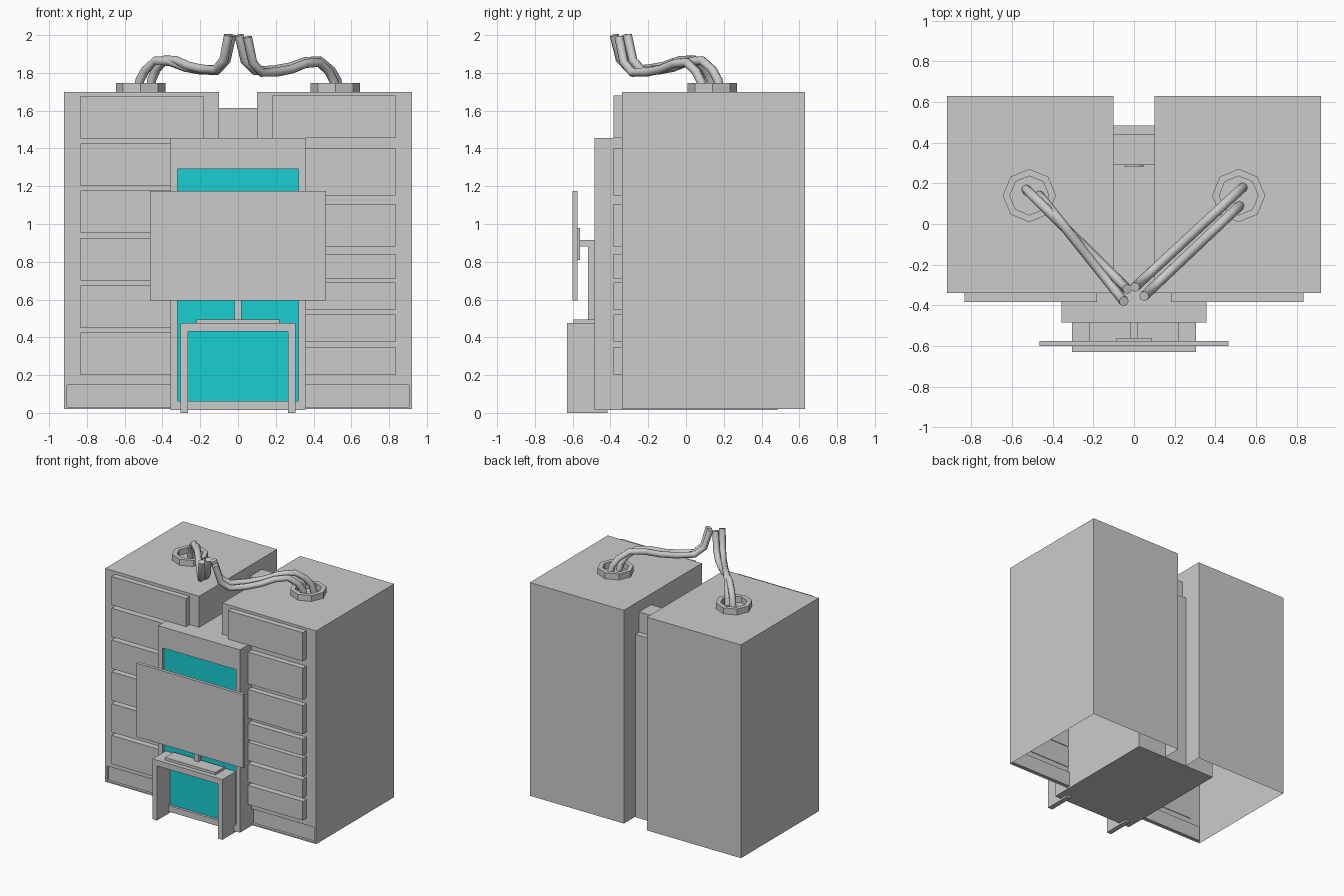
import bpy, bmesh, math
from mathutils import Vector

if "Cube" in bpy.data.objects:
    bpy.data.objects.remove(bpy.data.objects["Cube"])


def finish(name, bm):
    me = bpy.data.meshes.new(name)
    bmesh.ops.recalc_face_normals(bm, faces=bm.faces)
    bm.to_mesh(me)
    bm.free()
    ob = bpy.data.objects.new(name, me)
    bpy.context.collection.objects.link(ob)
    return ob


def box_bm(x0, x1, y0, y1, z0, z1):
    bm = bmesh.new()
    bmesh.ops.create_cube(bm, size=1)
    for v in bm.verts:
        v.co = Vector(((x0 + x1) / 2 + v.co.x * (x1 - x0),
                       (y0 + y1) / 2 + v.co.y * (y1 - y0),
                       (z0 + z1) / 2 + v.co.z * (z1 - z0)))
    return bm


def box(name, *dims):
    return finish(name, box_bm(*dims))


def recess(bm, x0, x1, z0, z1, depth):
    """Sink a rectangle into the front (-y) face and return its floor."""
    bm.normal_update()
    face = min(bm.faces, key=lambda f: f.calc_center_median().y)
    bmesh.ops.inset_individual(bm, faces=[face], thickness=0.005)
    mx = face.calc_center_median()
    for v in face.verts:
        v.co.x = x0 if v.co.x < mx.x else x1
        v.co.z = z0 if v.co.z < mx.z else z1
    floor = bmesh.ops.extrude_discrete_faces(bm, faces=[face])['faces'][0]
    for v in floor.verts:
        v.co.y += depth
    return floor


def ring(name, center, r_out, r_in, height, sides, axis='Z'):
    """Annular collar: square section swept round a centre."""
    bm = bmesh.new()
    loops = []
    for i in range(sides):
        a = 2 * math.pi * i / sides
        pts = []
        for r, h in ((r_out, 0), (r_out, height), (r_in, height), (r_in, 0)):
            c, s = r * math.cos(a), r * math.sin(a)
            off = Vector((c, s, h)) if axis == 'Z' else Vector((c, -h, s))
            pts.append(bm.verts.new(Vector(center) + off))
        loops.append(pts)
    for i in range(sides):
        a, b = loops[i], loops[(i + 1) % sides]
        for j in range(4):
            k = (j + 1) % 4
            bm.faces.new((a[j], b[j], b[k], a[k]))
    return finish(name, bm)


# Cabinets: open underneath, with a sunken toe kick; octagonal cable collars on top
for side, s in (("left", -1), ("right", 1)):
    xs = sorted((s * 0.10, s * 0.92))
    bm = box_bm(*xs, -0.34, 0.63, 0.02, 1.70)
    bottom = min(bm.faces, key=lambda f: f.calc_center_median().z)
    bmesh.ops.delete(bm, geom=[bottom], context='FACES_ONLY')
    recess(bm, *sorted((s * 0.115, s * 0.905)), 0.03, 0.148, 0.02)
    finish(side + "_cabinet", bm)
    ring(side + "_cable_collar", (s * 0.515, 0.14, 1.70), 0.131, 0.096, 0.047, 8)

# Drawer fronts: six even ones on the left, mixed heights on the right
left_rows = [(0.2 + 0.2505 * i, 0.425 + 0.2505 * i) for i in range(6)]
right_rows = [(0.20, 0.35), (0.375, 0.52), (0.545, 0.69), (0.71, 0.84),
              (0.88, 1.105), (1.15, 1.40), (1.455, 1.68)]
for side, s, rows in (("left", -1, left_rows), ("right", 1, right_rows)):
    for i, (z0, z1) in enumerate(rows):
        box(f"{side}_drawer_{i + 1}", *sorted((s * 0.183, s * 0.833)),
            -0.385, -0.335, z0, z1)

# Central tower with a sunken coloured panel
cyan = bpy.data.materials.new("cyan_panel")
cyan.diffuse_color = (0.01, 0.62, 0.65, 1)
cyan.use_nodes = True
cyan.node_tree.nodes["Principled BSDF"].inputs["Base Color"].default_value = cyan.diffuse_color
grey = bpy.data.materials.new("grey_body")
grey.diffuse_color = (0.8, 0.8, 0.8, 1)
grey.use_nodes = True
grey.node_tree.nodes["Principled BSDF"].inputs["Base Color"].default_value = grey.diffuse_color
bm = box_bm(-0.357, 0.357, -0.485, 0.485, 0.015, 1.455)
recess(bm, -0.32, 0.32, 0.062, 1.29, 0.02).material_index = 1
tower = finish("central_tower", bm)
tower.data.materials.append(grey)
tower.data.materials.append(cyan)

# Small sensor housing between the cabinets
box("sensor_box", -0.10, 0.10, 0.29, 0.44, 1.455, 1.615)
ring("sensor_lens_ring", (0, 0.292, 1.533), 0.046, 0.038, 0.008, 24, 'Y')

# Desk: arch profile pulled back into the tower
arch = [(-0.305, 0), (-0.305, 0.475), (0.305, 0.475), (0.305, 0),
        (0.265, 0), (0.265, 0.43), (-0.265, 0.43), (-0.265, 0)]
bm = bmesh.new()
face = bm.faces.new([bm.verts.new((x, -0.63, z)) for x, z in arch])
ext = bmesh.ops.extrude_face_region(bm, geom=[face])['geom']
for v in ext:
    if isinstance(v, bmesh.types.BMVert):
        v.co.y = -0.415
# keep the starting cap as the front of the arch
if not any(all(v.co.y < -0.6 for v in f.verts) for f in bm.faces):
    bm.faces.new([v for v in bm.verts if v.co.y < -0.6])
finish("desk_arch", bm)

# Monitor on its stand
box("monitor_screen", -0.465, 0.465, -0.60, -0.575, 0.595, 1.175)
box("monitor_back_plate", -0.087, 0.087, -0.575, -0.56, 0.81, 0.98)
box("monitor_arm", -0.018, 0.018, -0.56, -0.485, 0.88, 0.915)
box("monitor_post", -0.018, 0.018, -0.52, -0.485, 0.495, 0.88)
box("monitor_base", -0.22, 0.22, -0.595, -0.485, 0.475, 0.495)

# Cables: each follows the same drooping profile from collar to the centre
droop = [(0, 1.70), (0.02, 1.76), (0.08, 1.815), (0.19, 1.865), (0.34, 1.86),
         (0.50, 1.83), (0.66, 1.815), (0.84, 1.812), (0.94, 1.865), (1, 2.0)]
runs = [("left_rear", (-0.53, 0.17), (-0.033, -0.32), 0.0),
        ("left_front", (-0.465, 0.14), (-0.05, -0.38), 0.005),
        ("right_rear", (0.535, 0.18), (0.005, -0.31), 0.0),
        ("right_front", (0.52, 0.09), (0.05, -0.355), -0.01)]
for name, a, b, lift in runs:
    cu = bpy.data.curves.new(name + "_cable", 'CURVE')
    cu.dimensions = '3D'
    cu.bevel_depth = 0.024
    cu.bevel_resolution = 2
    cu.use_fill_caps = True
    sp = cu.splines.new('POLY')
    sp.points.add(len(droop) - 1)
    for p, (t, z) in zip(sp.points, droop):
        x = a[0] + (b[0] - a[0]) * t
        y = a[1] + (b[1] - a[1]) * t
        p.co = (x, y, min(z + lift, 2.0), 1)
    ob = bpy.data.objects.new(name + "_cable", cu)
    bpy.context.collection.objects.link(ob)
